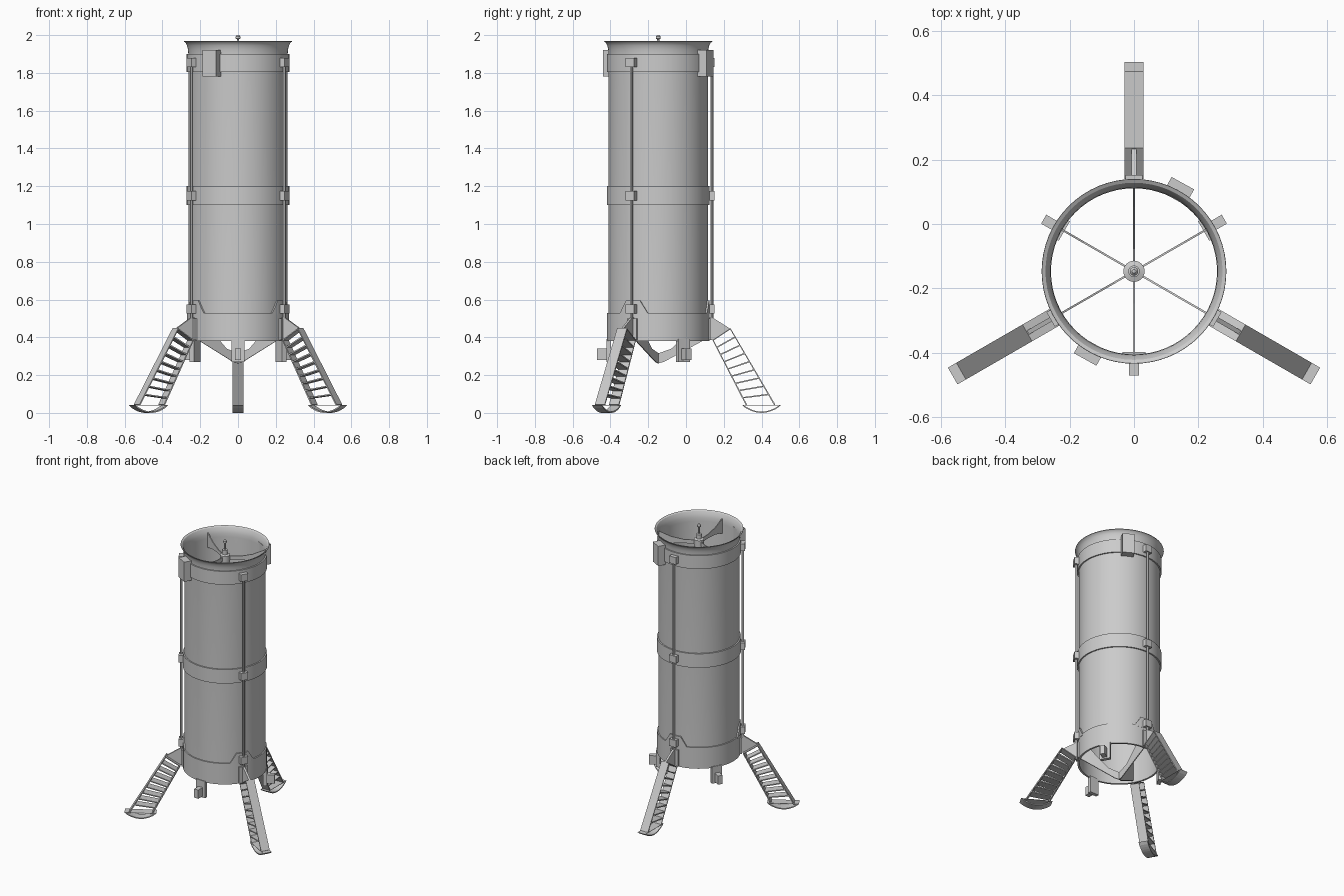
import bpy, bmesh, math
from mathutils import Matrix

if "Cube" in bpy.data.objects:
    bpy.data.objects.remove(bpy.data.objects["Cube"])

CY = -0.147          # tube axis position in y
LEGS = (90, 210, 330)
GAPS = (30, 150, 270)


def place(angle):
    return Matrix.Translation((0, CY, 0)) @ Matrix.Rotation(math.radians(angle), 4, 'Z')


def add(name, verts, faces, angle=0, smooth=False):
    me = bpy.data.meshes.new(name)
    me.from_pydata(verts, [], faces)
    bm = bmesh.new()
    bm.from_mesh(me)
    bmesh.ops.remove_doubles(bm, verts=bm.verts, dist=1e-5)
    bmesh.ops.recalc_face_normals(bm, faces=bm.faces)
    bm.to_mesh(me)
    bm.free()
    me.transform(place(angle))
    ob = bpy.data.objects.new(name, me)
    bpy.context.collection.objects.link(ob)
    if smooth:
        bpy.ops.object.select_all(action='DESELECT')
        ob.select_set(True)
        bpy.context.view_layer.objects.active = ob
        bpy.ops.object.shade_smooth_by_angle(angle=math.radians(30))
    return ob


def lathe(name, prof, n=64, closed=True, offset=0.0):
    m = len(prof)
    v = [(r * math.cos(2 * math.pi * i / n) + offset, r * math.sin(2 * math.pi * i / n), z)
         for i in range(n) for r, z in prof]
    f = [(i * m + j, (i + 1) % n * m + j, (i + 1) % n * m + (j + 1) % m, i * m + (j + 1) % m)
         for i in range(n) for j in range(m if closed else m - 1)]
    return v, f


def ring(name, r0, r1, z0, z1):
    return add(name, *lathe(name, [(r0, z0), (r1, z0), (r1, z1), (r0, z1)]), smooth=True)


def plate(name, pts, width, angle):
    """Radial (r, z) outline extruded sideways."""
    n, h = len(pts), width / 2
    v = [(r, s * h, z) for s in (-1, 1) for r, z in pts]
    f = [tuple(range(n)), tuple(range(2 * n - 1, n - 1, -1))]
    f += [(i, (i + 1) % n, n + (i + 1) % n, n + i) for i in range(n)]
    return add(name, v, f, angle)


def box(name, r0, r1, width, z0, z1, angle):
    return plate(name, [(r0, z0), (r1, z0), (r1, z1), (r0, z1)], width, angle)


def strips(name, lines, width, angle, thick=0.007):
    """Thin sheets following (r, z) polylines."""
    v, f = [], []
    for line in lines:
        b = len(v)
        for r, z in line:
            v += [(r, -width / 2, z), (r, width / 2, z)]
        f += [(b + 2 * i, b + 2 * i + 2, b + 2 * i + 3, b + 2 * i + 1) for i in range(len(line) - 1)]
    ob = add(name, v, f, angle)
    mod = ob.modifiers.new("thickness", 'SOLIDIFY')
    mod.thickness = thick
    mod.offset = 0
    return ob


def lerp(a, b, t):
    return (a[0] + (b[0] - a[0]) * t, a[1] + (b[1] - a[1]) * t)


# Open main tube with flared lip
lip = [(0.263, 1.90), (0.265, 1.925), (0.27, 1.945), (0.278, 1.96), (0.287, 1.966)]
inner = [(0.286, 1.97), (0.275, 1.964), (0.266, 1.948), (0.26, 1.925), (0.258, 1.90), (0.258, 0.385)]
add("main_tube", *lathe("t", [(0.263, 0.385)] + lip + inner), smooth=True)

# Bands and lower collar
ring("upper_band", 0.26, 0.272, 1.805, 1.90)
ring("middle_band", 0.26, 0.272, 1.10, 1.20)
ring("lower_collar", 0.258, 0.271, 0.38, 0.53)

# Legs with their rods
for k, a in enumerate(LEGS):
    # raised tab of the collar, curved around the tube
    v, n = [], 8
    for i in range(n + 1):
        x = -0.085 + 0.17 * i / n
        t = x / 0.271
        top = 0.53 + 0.065 * min(1, (0.085 - abs(x)) / 0.0425)
        for r, z in ((0.26, 0.52), (0.272, 0.52), (0.272, top), (0.26, top)):
            v.append((r * math.cos(t), r * math.sin(t), z))
    f = [(4 * i + j, 4 * i + 4 + j, 4 * i + 4 + (j + 1) % 4, 4 * i + (j + 1) % 4)
         for i in range(n) for j in range(4)]
    add(f"collar_tab_{k}", v, f, a)

    # long rod and its clamps
    add(f"rod_{k}", *lathe("r", [(0, 0.5), (0.008, 0.5), (0.008, 1.87), (0, 1.87)], 12, False, 0.284),
        angle=a, smooth=True)
    for z in (0.55, 1.15, 1.855):
        box(f"rod_clamp_{k}", 0.262, 0.299, 0.052, z - 0.025, z + 0.025, a)

    # leg bracket: rib and sloping plates
    plate(f"leg_rib_{k}", [(0.266, 0.505), (0.287, 0.505), (0.382, 0.445), (0.29, 0.385), (0.266, 0.385)],
          0.014, a)
    top_o, bot_o, top_i, bot_i = (0.382, 0.445), (0.617, 0.042), (0.29, 0.385), (0.467, 0.042)
    box(f"leg_mount_{k}", 0.266, 0.28, 0.06, 0.385, 0.50, a)

    # ladder-like strut: outer sheet, inner sheet and rungs
    lines = [[top_o, bot_o], [top_i, bot_i], [top_i, top_o]]
    for i in range(1, 9):
        t = i / 9
        lines.append([lerp(top_i, bot_i, t), lerp(top_o, bot_o, t * 0.97)])
    strips(f"leg_strut_{k}", lines, 0.06, a)

    # foot: flat top sheet and curved sole
    sole = [(0.547 + 0.1 * s, 0.0035 + 0.037 * s * s) for s in [i / 6 - 1 for i in range(13)]]
    strips(f"foot_{k}", [[sole[0], sole[-1]], sole], 0.06, a)

    # lower vane
    plate(f"lower_vane_{k}", [(0.0, 0.262), (0.03, 0.27), (0.261, 0.395), (0.261, 0.56), (0.2, 0.48),
                              (0.13, 0.40), (0.07, 0.34), (0.0, 0.315)], 0.006, a)

# Upper vanes and lower hooks between the legs
for k, a in enumerate(GAPS):
    plate(f"upper_vane_{k}", [(0.01, 1.855), (0.1, 1.862), (0.18, 1.856), (0.261, 1.835),
                              (0.261, 1.94), (0.18, 1.905), (0.1, 1.888), (0.01, 1.885)], 0.006, a)
    box(f"hook_plate_{k}", 0.25, 0.275, 0.07, 0.27, 0.39, a)
    box(f"hook_prong_{k}", 0.27, 0.324, 0.032, 0.28, 0.342, a)

# Central hub with stem and knob
hub = [(0, 1.845), (0.033, 1.845), (0.033, 1.895), (0.018, 1.9), (0.018, 1.93), (0.006, 1.932),
       (0.006, 1.978), (0.013, 1.982), (0.013, 1.992), (0.006, 2.0), (0, 2.0)]
add("hub", *lathe("h", hub, 24, False), smooth=True)

# Two equipment boxes near the top
for a in (61, 241):
    box(f"side_box_{a}", 0.257, 0.313, 0.08, 1.78, 1.92, a)
